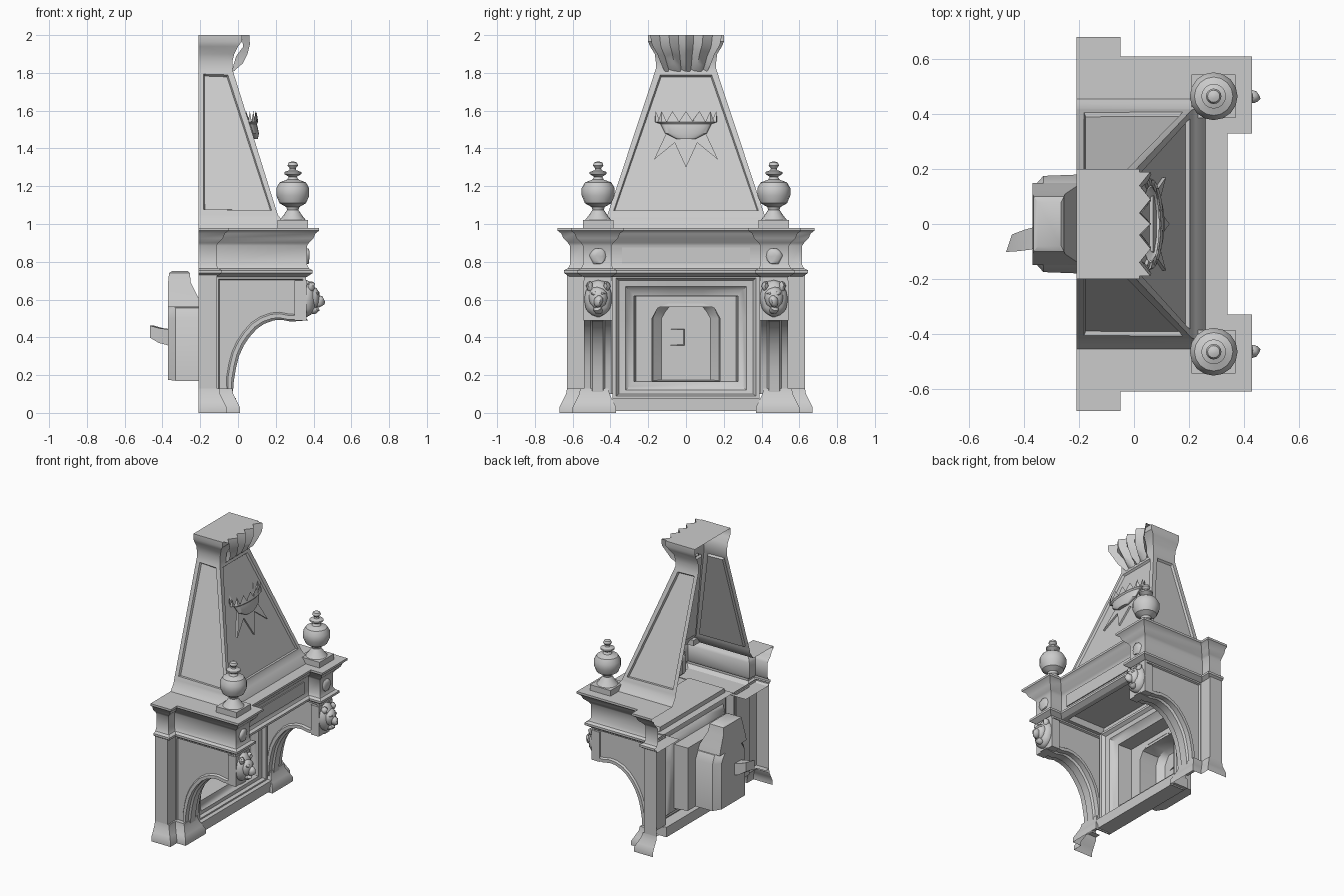
import bpy, bmesh, math, random
from mathutils import Matrix, Vector

if "Cube" in bpy.data.objects:
    bpy.data.objects.remove(bpy.data.objects["Cube"])

random.seed(4)


def finish(name, bm, mirror=False, angle=35, outward=None):
    bmesh.ops.remove_doubles(bm, verts=bm.verts, dist=0.0005)
    if outward is None:
        bmesh.ops.recalc_face_normals(bm, faces=bm.faces)
    me = bpy.data.meshes.new(name)
    bm.to_mesh(me)
    bm.free()
    for p in me.polygons:
        p.use_smooth = True
    me.set_sharp_from_angle(angle=math.radians(angle))
    ob = bpy.data.objects.new(name, me)
    bpy.context.collection.objects.link(ob)
    if mirror:
        m = ob.modifiers.new("mirror", 'MIRROR')
        m.use_axis = (False, True, False)
        m.use_mirror_merge = False
    return ob


def loft(rings, closed=False, cap_start=False, cap_end=False):
    bm = bmesh.new()
    vs = [[bm.verts.new(p) for p in r] for r in rings]
    n = len(rings[0])
    for a, b in zip(vs, vs[1:]):
        for i in range(n if closed else n - 1):
            j = (i + 1) % n
            bm.faces.new((a[i], a[j], b[j], b[i]))
    if cap_start:
        bm.faces.new(vs[0])
    if cap_end:
        bm.faces.new(vs[-1])
    return bm


def inset_path(path, d):
    # move an axis-aligned plan outline inwards (right of travel)
    norms = []
    for a, b in zip(path, path[1:]):
        v = (Vector(b) - Vector(a)).normalized()
        norms.append(Vector((v.y, -v.x)))
    out = []
    for i, p in enumerate(path):
        near = norms[max(0, i - 1):i + 1]
        s = sum(near, Vector((0, 0)))
        out.append(tuple(Vector(p) + s * d))
    return out


def sweep(path, profile):
    return loft([[(x, y, z) for x, y in inset_path(path, d)] for d, z in profile])


def both(half):
    return half + [(x, -y) for x, y in reversed(half)]


def box(bm, lo, hi):
    c = [(a + b) / 2 for a, b in zip(lo, hi)]
    s = [b - a for a, b in zip(lo, hi)]
    bmesh.ops.create_cube(bm, size=1, matrix=Matrix.Translation(c) @ Matrix.Diagonal((*s, 1)))


def flat(name, pts, z):
    bm = bmesh.new()
    bm.faces.new([bm.verts.new((x, y, z)) for x, y in pts])
    finish(name, bm)


# mantel: moulded band following the stepped plan
plan = both([(-.21, .68), (-.05, .68), (-.05, .61), (.43, .61), (.43, .33), (.34, .33)])
finish("mantel", sweep(plan, [(0, .98), (0, .965), (.02, .95), (.03, .925), (.055, .9), (.065, .885),
                              (.065, .785), (.055, .765), (.035, .755), (.035, .74), (.065, .72)]))
flat("shelf_top", plan + [(-.21, -.455), (.26, -.455), (.26, .455), (-.21, .455)], .98)
flat("mantel_underside", inset_path(plan, .065) +
     [(-.21, -.37), (.24, -.37), (.24, .37), (-.21, .37)], .72)

# recessed ceiling above the hearth
rect = lambda x0, x1, y, z: [(x0, y, z), (x1, y, z), (x1, -y, z), (x0, -y, z)]
finish("hearth_ceiling", loft([rect(-.05, .24, .37, .72), rect(-.05, .23, .36, .76)], True, cap_end=True))

# central frieze panel
bm = bmesh.new()
box(bm, (.26, -.34, .79), (.282, .34, .875))
finish("frieze_panel", bm)

# hood: tapering shell open at the back, with framed panels and flared cap
levels = [(.98, .26, .455), (1.0, .25, .44), (1.03, .225, .42), (1.05, .21, .415), (1.82, -.03, .16),
          (1.86, -.03, .16), (1.9, -.02, .165), (1.94, 0, .19), (1.965, .02, .2), (2.0, .02, .2)]
bm = loft([rect(-.21, x, y, z) for z, x, y in levels], cap_end=True)
bm.normal_update()
panels = [f for f in bm.faces if 1.3 < f.calc_center_median().z < 1.6]
for f in bm.faces:
    c = f.calc_center_median()
    if f.normal.dot(Vector((c.x + .1, c.y, 1 if c.z > 1.99 else 0))) < 0:
        f.normal_flip()
bm.normal_update()
bmesh.ops.inset_individual(bm, faces=panels, thickness=.04, depth=0)
bmesh.ops.inset_individual(bm, faces=panels, thickness=.008, depth=-.015)
finish("hood", bm, outward=True)

# carved leaf under the cap
ys = [-.19, -.14, -.09, -.04, 0, .04, .09, .14, .19]
rows = []
for z, x, amp, w in [(2.0, .04, .02, 1), (1.95, .045, .018, .95), (1.9, .02, .03, .8),
                     (1.85, 0, .025, .7), (1.81, -.03, .005, .6)]:
    rows.append([(x + amp * math.cos(i * math.pi), y * w,
                  z - (.012 * (i % 2) if z < 2 else 0)) for i, y in enumerate(ys)])
rows.insert(0, [(-.02, y, 2.0) for y in ys])
finish("cap_leaf", loft(rows), angle=60)

# shield and crown on the hood front
slope = lambda z: .195 - .312 * (z - 1.05)
half = [(.1, 1.49), (.17, 1.34), (.06, 1.43)]
outline = half + [(0, 1.3)] + [(-y, z) for y, z in reversed(half)]
finish("shield", loft([[(slope(z) + o, y, z) for y, z in outline] for o in (-.01, .012)],
                      True, cap_end=True))
crown = []
for z, rx, ry, zig in [(1.45, .015, .05, 0), (1.48, .03, .11, 0), (1.53, .035, .135, 0),
                       (1.54, .045, .165, 0), (1.57, .045, .165, .028), (1.545, .03, .14, 0)]:
    crown.append([(slope(z) + .02 + rx * math.cos(t * math.pi / 14), ry * math.sin(t * math.pi / 14),
                   z + zig * (-1) ** t) for t in range(28)])
finish("crown", loft(crown, True, cap_start=True))

# urn finials on square plinths
cx, cy = .29, .465
lathe = [(.07, 1.02), (.05, 1.045), (.03, 1.075), (.035, 1.09), (.07, 1.11), (.087, 1.15), (.087, 1.19),
         (.07, 1.22), (.03, 1.235), (.022, 1.25), (.045, 1.265), (.045, 1.275), (.018, 1.285),
         (.016, 1.295), (.028, 1.31), (.022, 1.325), (.008, 1.33)]
bm = loft([[(cx + r * math.cos(a * math.pi / 8), cy + r * math.sin(a * math.pi / 8), z)
            for a in range(16)] for r, z in lathe], True, cap_end=True)
box(bm, (cx - .08, cy - .08, .98), (cx + .08, cy + .08, 1.02))
finish("finial", bm, True)

# side piers and their moulded bases
finish("pier", sweep([(-.21, .63), (-.11, .63), (-.11, .385)], [(0, .1), (0, .74)]), True)
finish("pier_base", sweep([(-.21, .67), (-.06, .67), (-.06, .6), (.01, .6), (.01, .37), (-.1, .37)],
                          [(0, 0), (0, .03), (.015, .06), (.035, .1), (.04, .13), (.08, .13)]), True)
bm = bmesh.new()
box(bm, (-.12, -.39, 0.01), (-.01, .39, .08))
finish("hearth_step", bm)

# arched brackets with sunk side panels
curve = [(.36, .5), (.27, .493), (.22, .503), (.18, .5), (.13, .482), (.09, .455), (.05, .41),
         (.02, .365), (-.005, .31), (-.02, .25), (-.032, .18), (-.038, .1)]
prof = [(-.12, .1), (-.12, .725), (.36, .725)] + curve
bm = loft([[(x, y, z) for x, z in prof] for y in (.395, .54)], True, True, True)
bmesh.ops.recalc_face_normals(bm, faces=bm.faces)
sides = [f for f in bm.faces if len(f.verts) > 4]
bmesh.ops.inset_individual(bm, faces=sides, thickness=.022, depth=0)
bmesh.ops.inset_individual(bm, faces=sides, thickness=.008, depth=-.012)
finish("bracket", bm, True)

# raised bead running under each arch
bm = loft([[(x + dx, y, z - dz) for x, z in curve] for y, dx, dz in
           [(.43, 0, 0), (.44, .01, .01), (.495, .01, .01), (.505, 0, 0)]])
finish("bracket_bead", bm, True)

# carved animal heads on the bracket ends, plus small bosses on the frieze
bm = bmesh.new()
box(bm, (.3, .388, .49), (.362, .542, .7))


def blob(x, y, z, sx, sy, sz):
    m = Matrix.Translation((x, y, z)) @ Matrix.Diagonal((sx, sy, sz, 1))
    r = bmesh.ops.create_icosphere(bm, subdivisions=2, radius=1, matrix=m)
    for v in r["verts"]:
        v.co += Vector([random.uniform(-.004, .004) for _ in range(3)])


blob(.36, cy, .605, .055, .076, .1)      # mane
blob(.395, cy, .61, .04, .05, .06)       # face
blob(.425, cy, .59, .035, .026, .032)    # muzzle
blob(.4, cy, .545, .03, .024, .022)      # jaw
for s in (-1, 1):
    blob(.385, cy + s * .045, .67, .02, .018, .025)   # ears
    blob(.415, cy + s * .022, .632, .016, .016, .012)  # brows
finish("animal_head", bm, True, 50)
bm = bmesh.new()
blob(.365, cy, .83, .015, .045, .045)
finish("frieze_boss", bm, True, 50)


# fire surround: stepped frames leading into the arched chamber
def ring(x, y, z0, z1, crown_y=None):
    h = [(y, z0), (y, .5), (crown_y or y, z1 - (.025 if crown_y else 0)), (.09, z1)]
    return [(x, a, b) for a, b in h + [(-a, b) for a, b in reversed(h)]]


frames = [(-.1, .39, .075, .73), (-.04, .39, .075, .73), (-.04, .37, .09, .715), (-.06, .355, .1, .7),
          (-.065, .32, .12, .67), (-.09, .3, .14, .65), (-.1, .275, .165, .62), (-.2, .265, .17, .615)]
chamber = [ring(-.2, .18, .17, .58, .15), ring(-.33, .175, .17, .58, .15), ring(-.37, .13, .175, .56, .11)]
finish("fire_surround", loft([ring(*f) for f in frames] + chamber, True, cap_end=True))

# flue rising behind the chamber, and the small outlet at the back
finish("flue", loft([rect(-.37, -.2, .15, .56), rect(-.37, -.205, .14, .6), rect(-.37, -.25, .11, .69),
                     rect(-.365, -.255, .1, .74), rect(-.35, -.265, .08, .75)], True, cap_end=True))
outlet = []
for x, y, z, r in [(-.36, -.05, .4, .06), (-.41, -.06, .41, .055), (-.455, -.07, .43, .045)]:
    outlet.append([(x + .015 * math.cos(a), y + r * math.cos(a), z + r * math.sin(a))
                   for a in [math.pi / 4 + i * math.pi / 2 for i in range(4)]])
finish("back_outlet", loft(outlet, True, cap_end=True))
